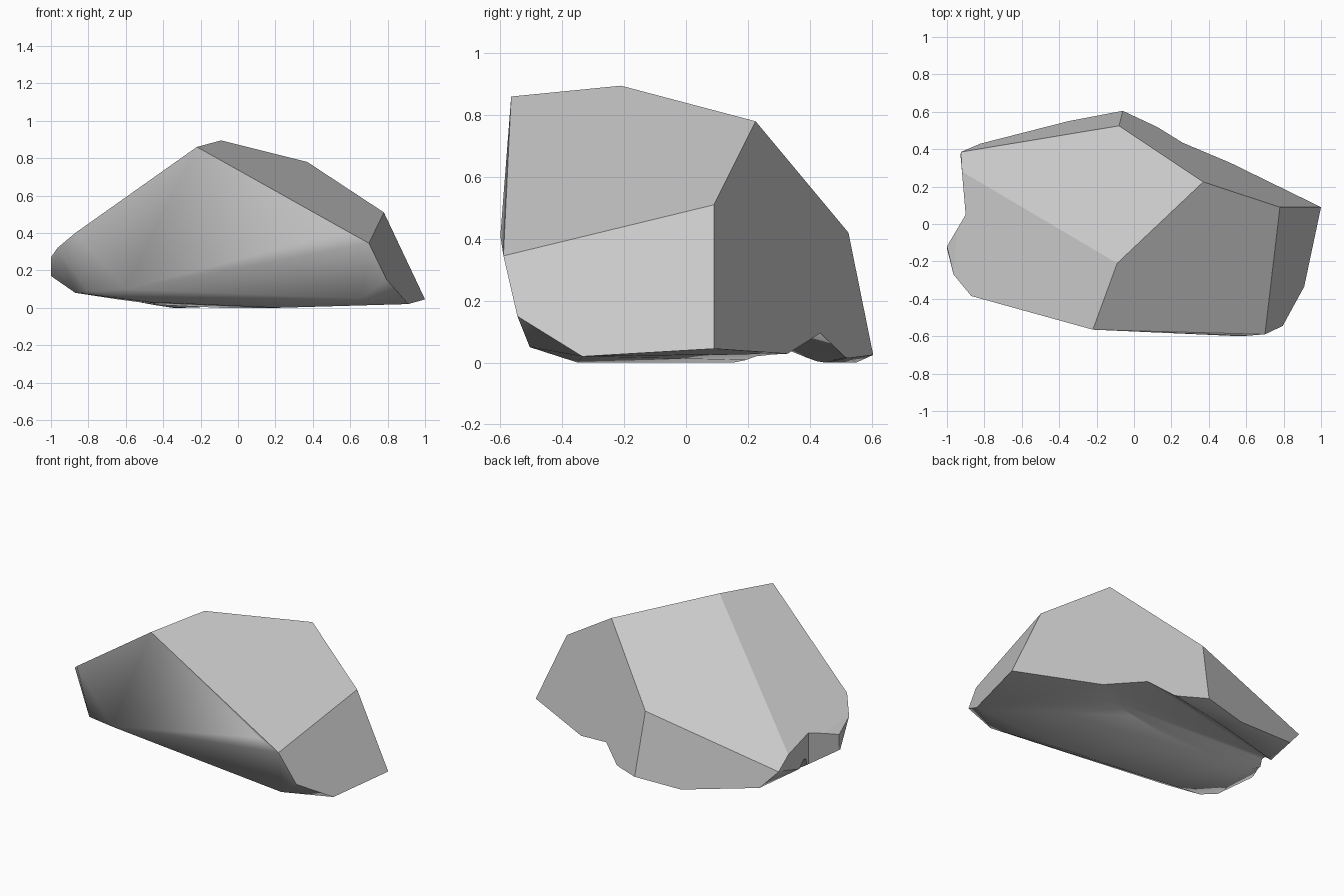
import bpy
import bmesh
import math

cube = bpy.data.objects.get("Cube")
if cube:
    bpy.data.objects.remove(cube, do_unlink=True)

# Single matte stone colour
stone = bpy.data.materials.new("light_grey_stone")
stone.use_nodes = True
grey = (0.58, 0.58, 0.58, 1)
stone.diffuse_color = grey
shader = stone.node_tree.nodes["Principled BSDF"]
shader.inputs["Base Color"].default_value = grey
shader.inputs["Roughness"].default_value = 0.9


def is_weathered(normal):
    """Front, underside and left end are worn smooth; split facets stay flat."""
    return normal.y < -0.45 or normal.z < -0.2 or normal.x < -0.75


def hull_object(name, points, smooth_rule):
    """Make a closed convex solid around the points, merging level facets."""
    bm = bmesh.new()
    for point in points:
        bm.verts.new(point)
    result = bmesh.ops.convex_hull(bm, input=bm.verts[:])
    unused = {g for g in result["geom_interior"] + result["geom_unused"]
              if isinstance(g, bmesh.types.BMVert) and not g.link_faces}
    bmesh.ops.delete(bm, geom=list(unused), context="VERTS")
    bmesh.ops.recalc_face_normals(bm, faces=bm.faces[:])
    bmesh.ops.dissolve_limit(bm, angle_limit=math.radians(4),
                             verts=bm.verts[:], edges=bm.edges[:])
    bm.normal_update()
    for face in bm.faces:
        face.smooth = smooth_rule(face.normal)
    mesh = bpy.data.meshes.new(name)
    bm.to_mesh(mesh)
    bm.free()
    mesh.materials.append(stone)
    obj = bpy.data.objects.new(name, mesh)
    bpy.context.collection.objects.link(obj)
    return obj


def carve(target, cutter):
    """Subtract the cutter from the target, then discard it."""
    cutter.hide_render = True
    mod = target.modifiers.new("carve", "BOOLEAN")
    mod.operation = "DIFFERENCE"
    mod.solver = "EXACT"
    mod.object = cutter
    bpy.context.view_layer.objects.active = target
    bpy.ops.object.modifier_apply(modifier=mod.name)
    bpy.data.objects.remove(cutter, do_unlink=True)


# Upper ridge and corners of the split facets
ridge = [(-.22, -.565, .86), (-.09, -.21, .895), (.37, .225, .78),
         (.78, .09, .51), (.7, -.59, .345), (.57, -.6, .41), (-.08, .525, .42)]

# Right tip and back foot
tip_and_foot = [(1, .09, .045), (.91, -.335, .02), (.795, -.545, .15),
                (-.06, .605, .025), (-.35, .55, 0), (-.82, .43, .09),
                (-.925, .385, .204), (.1, .53, .015)]

# Blunt left end
left_end = [(-.92, .28, .272), (-1, -.12, .27), (-.965, -.27, .32),
            (-.87, -.385, .4), (-1, -.13, .17), (-.87, -.28, .08)]

# Worn lower front edge
front_edge = [(-.8, -.36, .085), (-.6, -.42, .1), (-.48, -.32, .03),
              (0, -.46, .09), (.22, -.35, 0), (.5, -.5, .09), (.66, -.505, .05)]

rock = hull_object("rock", ridge + tip_and_foot + left_end + front_edge,
                   is_weathered)

# Upright notch in the left end
notch_plan = [(-.9, .05), (-.932, .42), (-1.1, -.29)]
notch = hull_object("notch_cutter",
                    [(x, y, z) for x, y in notch_plan for z in (-.1, .6)],
                    lambda normal: False)
carve(rock, notch)

# Shallow groove under the back foot
groove = hull_object("groove_cutter",
                     [(.42, .48, .085), (-1.05, .06, .18),
                      (.1, .6, -.05), (1, .3, -.05),
                      (-1, .33, -.05), (-1.05, 0, -.05)],
                     lambda normal: True)
carve(rock, groove)
